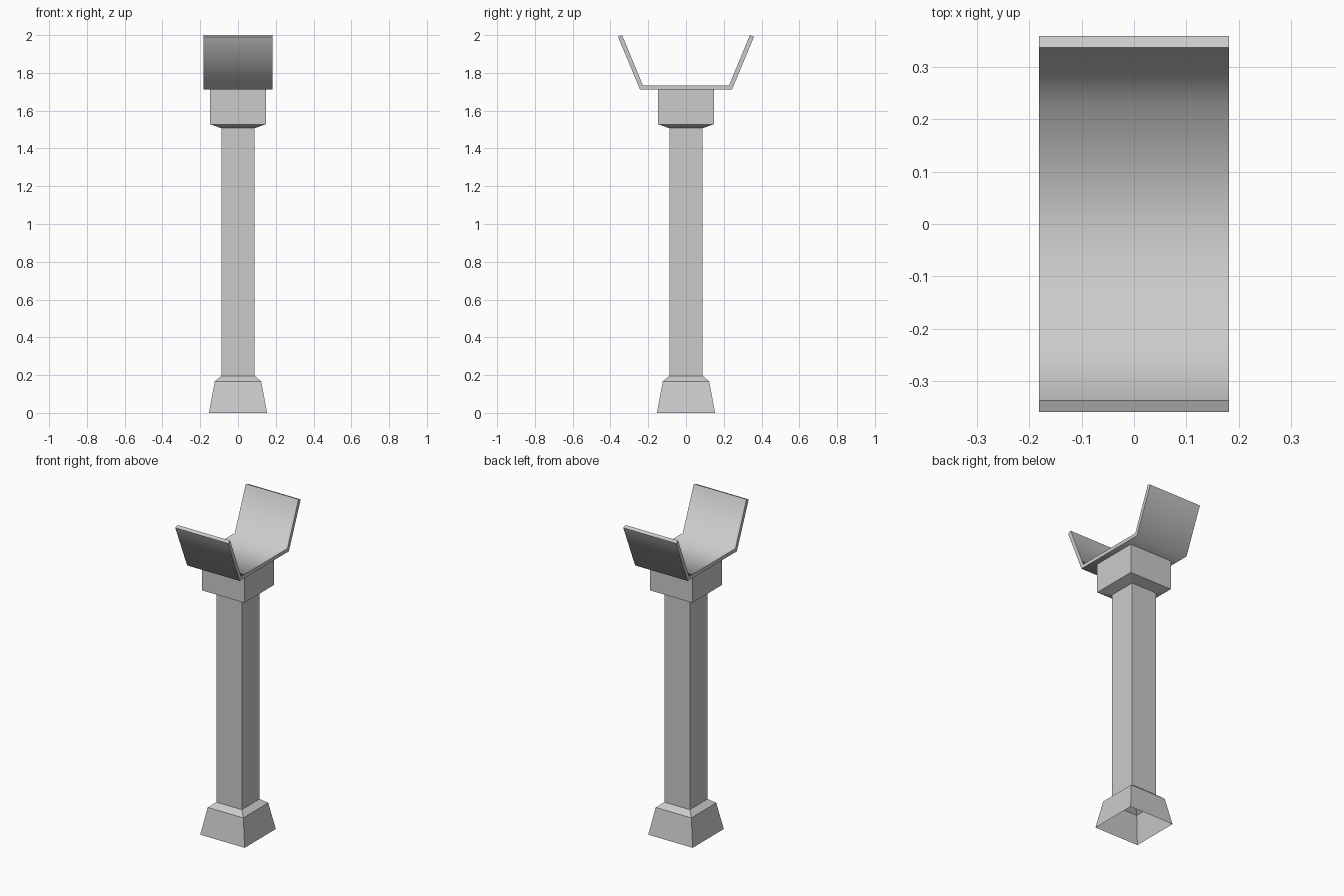
import bpy
import bmesh
from math import radians

old = bpy.data.objects.get("Cube")
if old:
    bpy.data.objects.remove(old, do_unlink=True)

# One plain grey for the whole model
GREY = (0.6, 0.6, 0.6, 1.0)
stone = bpy.data.materials.new("light grey")
stone.use_nodes = True
stone.diffuse_color = GREY
stone.node_tree.nodes["Principled BSDF"].inputs["Base Color"].default_value = GREY


def make_object(name, bm):
    mesh = bpy.data.meshes.new(name)
    bm.to_mesh(mesh)
    bm.free()
    obj = bpy.data.objects.new(name, mesh)
    mesh.materials.append(stone)
    bpy.context.collection.objects.link(obj)
    return obj


def square_loft(name, sections):
    """Open square skin through (half width, height) sections, bottom to top."""
    bm = bmesh.new()
    corners = [(-1, -1), (1, -1), (1, 1), (-1, 1)]
    rings = [[bm.verts.new((x * w, y * w, z)) for x, y in corners] for w, z in sections]
    for low, high in zip(rings, rings[1:]):
        for i in range(4):
            j = (i + 1) % 4
            bm.faces.new((low[i], low[j], high[j], high[i]))
    return make_object(name, bm)


# Column: flared hollow foot, straight shaft, block capital
SHAFT = 0.088
FOOT_TOP, CAPITAL_BOTTOM, CRADLE_BOTTOM = 0.196, 1.507, 1.711
square_loft("foot", [(0.154, 0), (0.123, 0.167), (SHAFT, FOOT_TOP)])
square_loft("shaft", [(SHAFT, FOOT_TOP), (SHAFT, CAPITAL_BOTTOM)])
square_loft("capital", [(SHAFT, CAPITAL_BOTTOM), (0.147, 1.528), (0.147, CRADLE_BOTTOM)])

# Cradle: bent plate profile in y and z, mirrored and extruded along x
WIDTH = 0.364
outer = [(0.243, CRADLE_BOTTOM), (0.36, 1.991)]
inner = [(0.338, 2.0), (0.228, 1.734)]
right_half = outer + inner
profile = right_half + [(-y, z) for y, z in reversed(right_half)]

bm = bmesh.new()
ends = [[bm.verts.new((x, y, z)) for y, z in profile] for x in (-WIDTH / 2, WIDTH / 2)]
count = len(profile)
for i in range(count):
    j = (i + 1) % count
    bm.faces.new((ends[0][i], ends[0][j], ends[1][j], ends[1][i]))
# End faces: right arm, floor and left arm, each a quad
for end in ends:
    for quad in ((0, 1, 2, 3), (0, 3, 4, 7), (4, 5, 6, 7)):
        bm.faces.new([end[k] for k in quad])
bmesh.ops.recalc_face_normals(bm, faces=bm.faces)
cradle = make_object("cradle", bm)

# Smooth over the two bends, sharp at the rims and ends
bpy.ops.object.select_all(action="DESELECT")
cradle.select_set(True)
bpy.context.view_layer.objects.active = cradle
bpy.ops.object.shade_smooth_by_angle(angle=radians(78))
